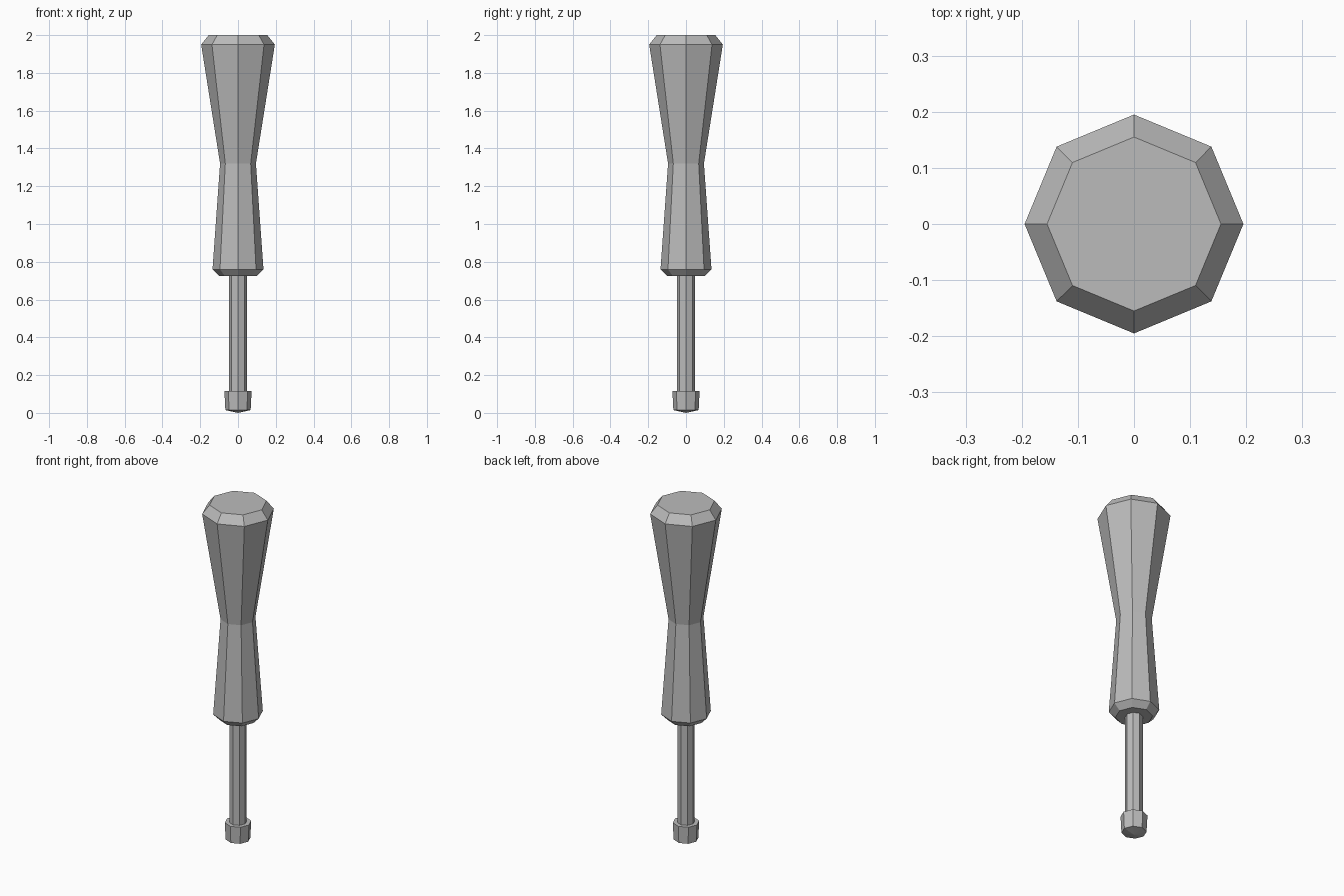
import bpy
import bmesh
from math import cos, sin, tau

cube = bpy.data.objects.get("Cube")
if cube:
    bpy.data.objects.remove(cube, do_unlink=True)

SIDES = 8

# One plain grey for the whole tool
grey = bpy.data.materials.new("plain_grey")
grey.use_nodes = True
grey.diffuse_color = (0.5, 0.5, 0.5, 1)
grey.node_tree.nodes["Principled BSDF"].inputs["Base Color"].default_value = (0.5, 0.5, 0.5, 1)


def lathe(name, profile, point_z=None):
    """Faceted solid from (radius, z) rings, bottom to top; point_z domes the base."""
    bm = bmesh.new()
    rings = []
    for r, z in profile:
        rings.append([bm.verts.new((r * cos(tau * i / SIDES), r * sin(tau * i / SIDES), z))
                      for i in range(SIDES)])
    for low, high in zip(rings, rings[1:]):
        for i in range(SIDES):
            j = (i + 1) % SIDES
            bm.faces.new((low[i], low[j], high[j], high[i]))
    bm.faces.new(rings[-1])
    if point_z is None:
        bm.faces.new(rings[0][::-1])
    else:
        tip = bm.verts.new((0, 0, point_z))
        for i in range(SIDES):
            bm.faces.new((tip, rings[0][(i + 1) % SIDES], rings[0][i]))
    bmesh.ops.recalc_face_normals(bm, faces=bm.faces)
    mesh = bpy.data.meshes.new(name)
    bm.to_mesh(mesh)
    bm.free()
    mesh.materials.append(grey)
    obj = bpy.data.objects.new(name, mesh)
    bpy.context.collection.objects.link(obj)
    return obj


# Waisted grip with chamfered ends
lathe("handle", [(0.1, 0.725), (0.135, 0.76), (0.095, 1.32), (0.195, 1.95), (0.155, 2.0)])

# Slim rod between grip and tip
lathe("shaft", [(0.047, 0.1), (0.047, 0.74)])

# Wider collar at the working end with a shallow domed base
lathe("tip", [(0.067, 0.015), (0.072, 0.115)], point_z=0.0)
